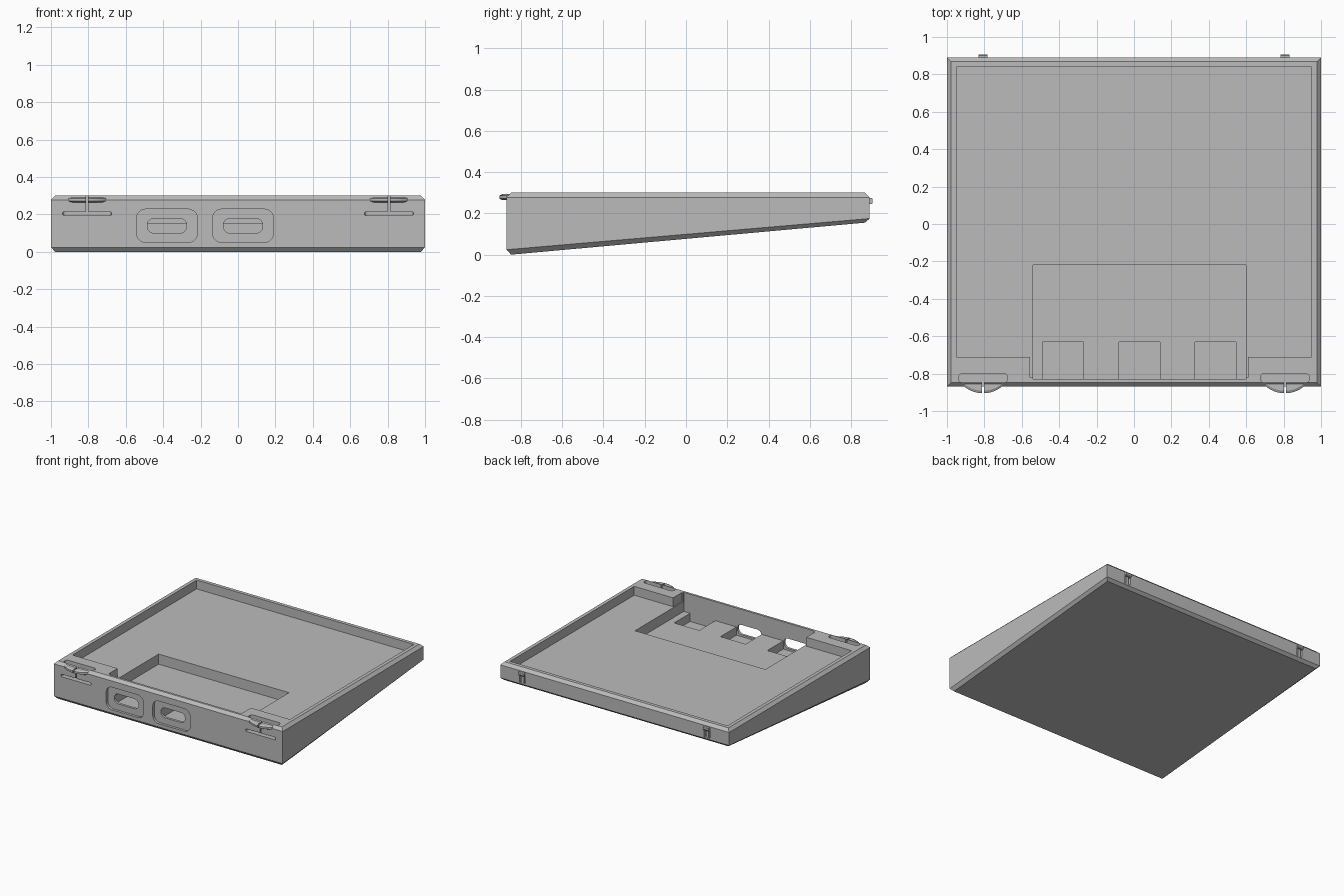
import bpy, bmesh, math
from mathutils import Vector

if "Cube" in bpy.data.objects:
    bpy.data.objects.remove(bpy.data.objects["Cube"])

grey = bpy.data.materials.new("plain grey")
grey.use_nodes = True
grey.diffuse_color = (0.5, 0.5, 0.5, 1)
grey.node_tree.nodes["Principled BSDF"].inputs["Base Color"].default_value = (0.5, 0.5, 0.5, 1)


def make(name, bm):
    bmesh.ops.recalc_face_normals(bm, faces=bm.faces)
    mesh = bpy.data.meshes.new(name)
    bm.to_mesh(mesh)
    bm.free()
    mesh.materials.append(grey)
    obj = bpy.data.objects.new(name, mesh)
    bpy.context.collection.objects.link(obj)
    return obj


def prism(name, points, direction):
    """Extrude a closed outline of 3D points."""
    bm = bmesh.new()
    face = bm.faces.new([bm.verts.new(p) for p in points])
    new = bmesh.ops.extrude_face_region(bm, geom=[face])["geom"]
    verts = [v for v in new if isinstance(v, bmesh.types.BMVert)]
    bmesh.ops.translate(bm, verts=verts, vec=Vector(direction))
    return make(name, bm)


def box(name, x0, x1, y0, y1, z0, z1):
    outline = [(x0, y0, z0), (x1, y0, z0), (x1, y1, z0), (x0, y1, z0)]
    return prism(name, outline, (0, 0, z1 - z0))


def rounded(u0, u1, v0, v1, r, steps=5):
    """Outline of a rectangle with rounded corners."""
    corners = [(u1 - r, v1 - r), (u0 + r, v1 - r), (u0 + r, v0 + r), (u1 - r, v0 + r)]
    out = []
    for q, (u, v) in enumerate(corners):
        for i in range(steps + 1):
            a = (q + i / steps) * math.pi / 2
            out.append((u + r * math.cos(a), v + r * math.sin(a)))
    return out


def cut(obj, cutter):
    mod = obj.modifiers.new("cut", "BOOLEAN")
    mod.operation = "DIFFERENCE"
    mod.solver = "EXACT"
    mod.object = cutter
    bpy.context.view_layer.objects.active = obj
    bpy.ops.object.modifier_apply(modifier=mod.name)
    bpy.data.objects.remove(cutter)


def front_cut(obj, u0, u1, v0, v1, r, y0, y1):
    outline = [(u, y0, v) for u, v in rounded(u0, u1, v0, v1, r)]
    cut(obj, prism("front_cutter", outline, (0, y1 - y0, 0)))


# Wedge body with chamfered top and bottom edges
FRONT, BACK, TOP, C = -0.87, 0.89, 0.30, 0.022
bm = bmesh.new()
rings = []
for inset, z_front, z_back in ((C, 0, 0.155), (0, 0.024, 0.175),
                               (0, TOP - C, TOP - C), (C, TOP, TOP)):
    x, f, b = 1 - inset, FRONT + inset, BACK - inset
    rings.append([bm.verts.new(p) for p in
                  ((-x, f, z_front), (x, f, z_front), (x, b, z_back), (-x, b, z_back))])
bm.faces.new(rings[0])
bm.faces.new(rings[-1])
for low, high in zip(rings, rings[1:]):
    for i in range(4):
        j = (i + 1) % 4
        bm.faces.new((low[i], low[j], high[j], high[i]))
body = make("tray_body", bm)

# Main tray hollow, leaving two solid front corner blocks
FLOOR, INNER = 0.23, -0.83
hollow = [(-0.95, 0.84), (-0.95, -0.71), (-0.555, -0.71), (-0.555, INNER + 0.01),
          (0.61, INNER + 0.01), (0.61, -0.71), (0.95, -0.71), (0.95, 0.84)]
cut(body, prism("hollow_cutter", [(x, y, FLOOR) for x, y in hollow], (0, 0, 0.2)))

# Deeper pocket and its three small wells
cut(body, box("pocket_cutter", -0.54, 0.60, INNER, -0.22, 0.15, 0.4))
for x in (-0.49, -0.08, 0.325):
    cut(body, box("well_cutter", x, x + 0.22, INNER, -0.63, 0.085, 0.4))

# Two front ports: shallow rounded recess with a through slot
for x in (-0.38, 0.027):
    front_cut(body, x - 0.163, x + 0.163, 0.05, 0.228, 0.05, -1, FRONT + 0.02)
    front_cut(body, x - 0.105, x + 0.105, 0.1, 0.178, 0.035, -1, -0.75)

for side, x in (("right", -0.807), ("left", 0.807)):
    # Flexible latch tab freed by a top slot, a front slot and a seam
    slot = rounded(x - 0.131, x + 0.131, -0.848, -0.80, 0.02)
    cut(body, prism("slot_cutter", [(u, v, 0.195) for u, v in slot], (0, 0, 0.3)))
    front_cut(body, x - 0.131, x + 0.131, 0.194, 0.214, 0.008, -1, -0.81)
    cut(body, box("seam_cutter", x - 0.005, x + 0.005, -1, -0.82, 0.2, 0.4))

    # Split, tapered thumb catch in front of the tab
    R, half = 0.16, 0.1
    bm = bmesh.new()
    layers = []
    for shrink, z in ((0.014, 0.264), (0, 0.271), (0, 0.286), (0.014, 0.293)):
        layer = []
        for i in range(17):
            a = math.asin(half / R) * (i / 8 - 1)
            y = -0.745 - R * math.cos(a) + shrink
            layer.append(bm.verts.new((x + R * math.sin(a), min(y, -0.856), z)))
        layer += [bm.verts.new((x + s * half, -0.852, z)) for s in (1, -1)]
        layers.append(layer)
    bm.faces.new(layers[0])
    bm.faces.new(layers[-1])
    for low, high in zip(layers, layers[1:]):
        for i in range(len(low)):
            j = (i + 1) % len(low)
            bm.faces.new((low[i], low[j], high[j], high[i]))
    catch = make(side + "_front_catch", bm)
    cut(catch, box("split_cutter", x - 0.005, x + 0.005, -1, -0.8, 0.2, 0.4))

    # Rear hook above a short groove
    cut(body, box("groove_cutter", x - 0.025, x + 0.025, 0.865, 1, 0.185, 0.25))
    hook = [(0.86, 0.245), (0.9, 0.245), (0.905, 0.252), (0.905, 0.268), (0.9, 0.275), (0.86, 0.275)]
    prism(side + "_rear_hook", [(x - 0.025, y, z) for y, z in hook], (0.05, 0, 0))
    box(side + "_hook_stem", x - 0.012, x + 0.012, 0.86, 0.888, 0.18, 0.25)
